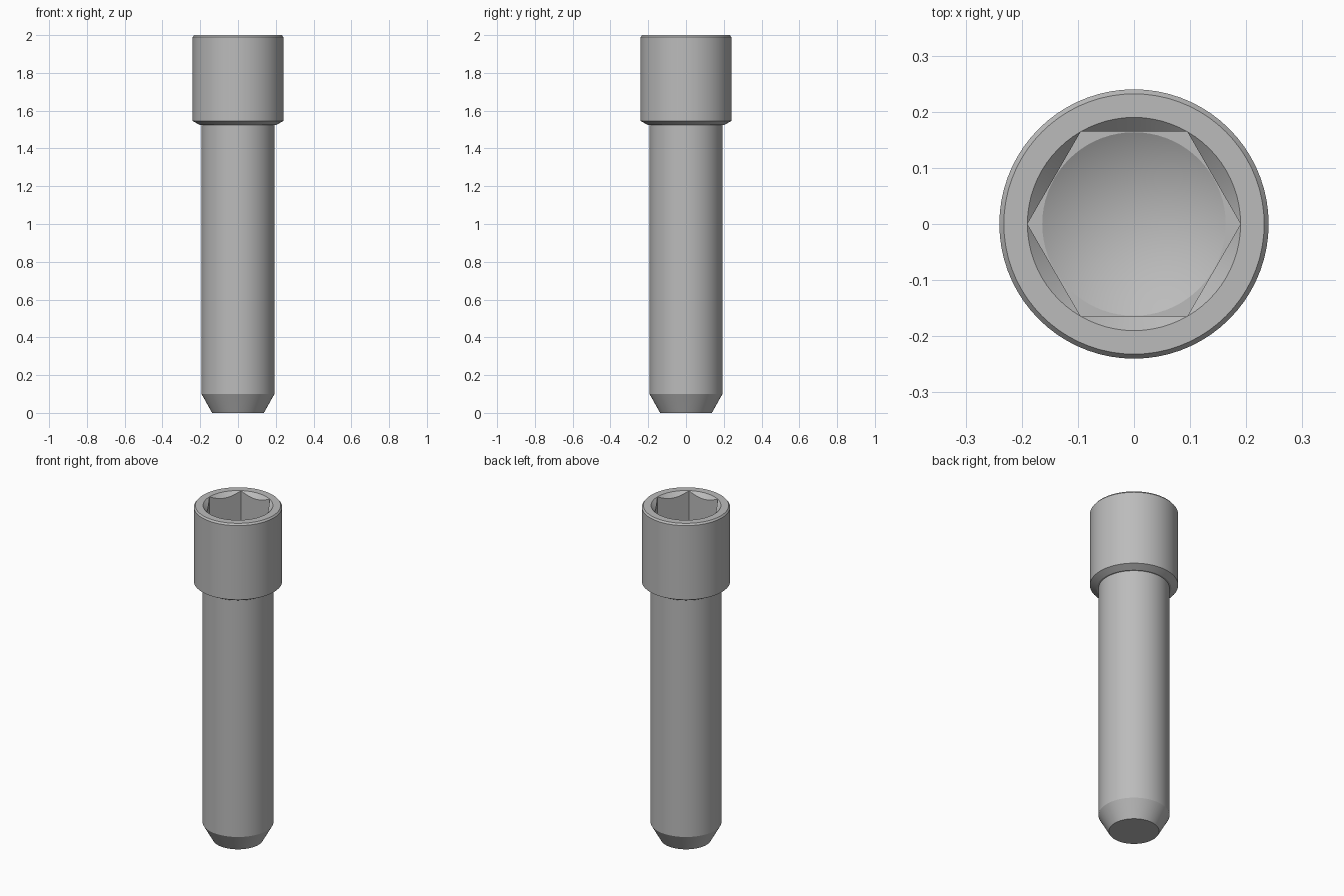
import bpy, bmesh, math

cube = bpy.data.objects.get("Cube")
if cube:
    bpy.data.objects.remove(cube, do_unlink=True)

SEGMENTS = 72
HEX_CORNER = 0.19
HEX_FLAT = HEX_CORNER * math.cos(math.pi / 6)
SOCKET_FLOOR = 1.75

steel = bpy.data.materials.new("grey steel")
steel.use_nodes = True
colour = (0.5, 0.5, 0.5, 1)
steel.diffuse_color = colour
steel.node_tree.nodes["Principled BSDF"].inputs["Base Color"].default_value = colour


def lathe(name, profile, sides=SEGMENTS):
    """Solid of revolution about z from (radius, height) pairs, bottom to top."""
    bm = bmesh.new()
    rings = []
    for radius, z in profile:
        count = sides if radius > 0 else 1
        rings.append([bm.verts.new((radius * math.cos(math.tau * i / sides),
                                    radius * math.sin(math.tau * i / sides), z))
                      for i in range(count)])
    for low, high in zip(rings, rings[1:]):
        for i in range(sides):
            j = (i + 1) % sides
            if len(low) == 1:
                bm.faces.new((low[0], high[j], high[i]))
            else:
                bm.faces.new((low[i], low[j], high[j], high[i]))
    if len(rings[0]) > 1:
        bm.faces.new(rings[0][::-1])
    bm.faces.new(rings[-1])
    mesh = bpy.data.meshes.new(name)
    bm.to_mesh(mesh)
    bm.free()
    mesh.materials.append(steel)
    obj = bpy.data.objects.new(name, mesh)
    bpy.context.collection.objects.link(obj)
    return obj


# Shank with tapered tip, stepping out to the chamfered head
bolt = lathe("socket_head_bolt", [
    (0.137, 0), (0.193, 0.1), (0.193, 1.525), (0.203, 1.525),
    (0.24, 1.545), (0.24, 1.99), (0.232, 2)])

# Hexagonal recess, drilled conical floor and countersunk mouth
cutters = [
    lathe("hex_cutter", [(HEX_CORNER, SOCKET_FLOOR), (HEX_CORNER, 2.1)], 6),
    lathe("drill_cutter", [(0, SOCKET_FLOOR - 0.095), (HEX_FLAT - 0.001, SOCKET_FLOOR),
                           (HEX_FLAT - 0.001, SOCKET_FLOOR + 0.05)]),
    lathe("mouth_cutter", [(HEX_CORNER - 0.05, 1.95), (HEX_CORNER + 0.02, 2.02)]),
]
bpy.context.view_layer.objects.active = bolt
for cutter in cutters:
    cutter.hide_render = True
    cut = bolt.modifiers.new(cutter.name, "BOOLEAN")
    cut.operation = "DIFFERENCE"
    cut.solver = "EXACT"
    cut.object = cutter
    bpy.ops.object.modifier_apply(modifier=cut.name)
    bpy.data.objects.remove(cutter, do_unlink=True)

# Smooth round walls with crisp chamfers and socket corners
bpy.ops.object.select_all(action="DESELECT")
bolt.select_set(True)
bpy.ops.object.shade_smooth_by_angle(angle=math.radians(20))
